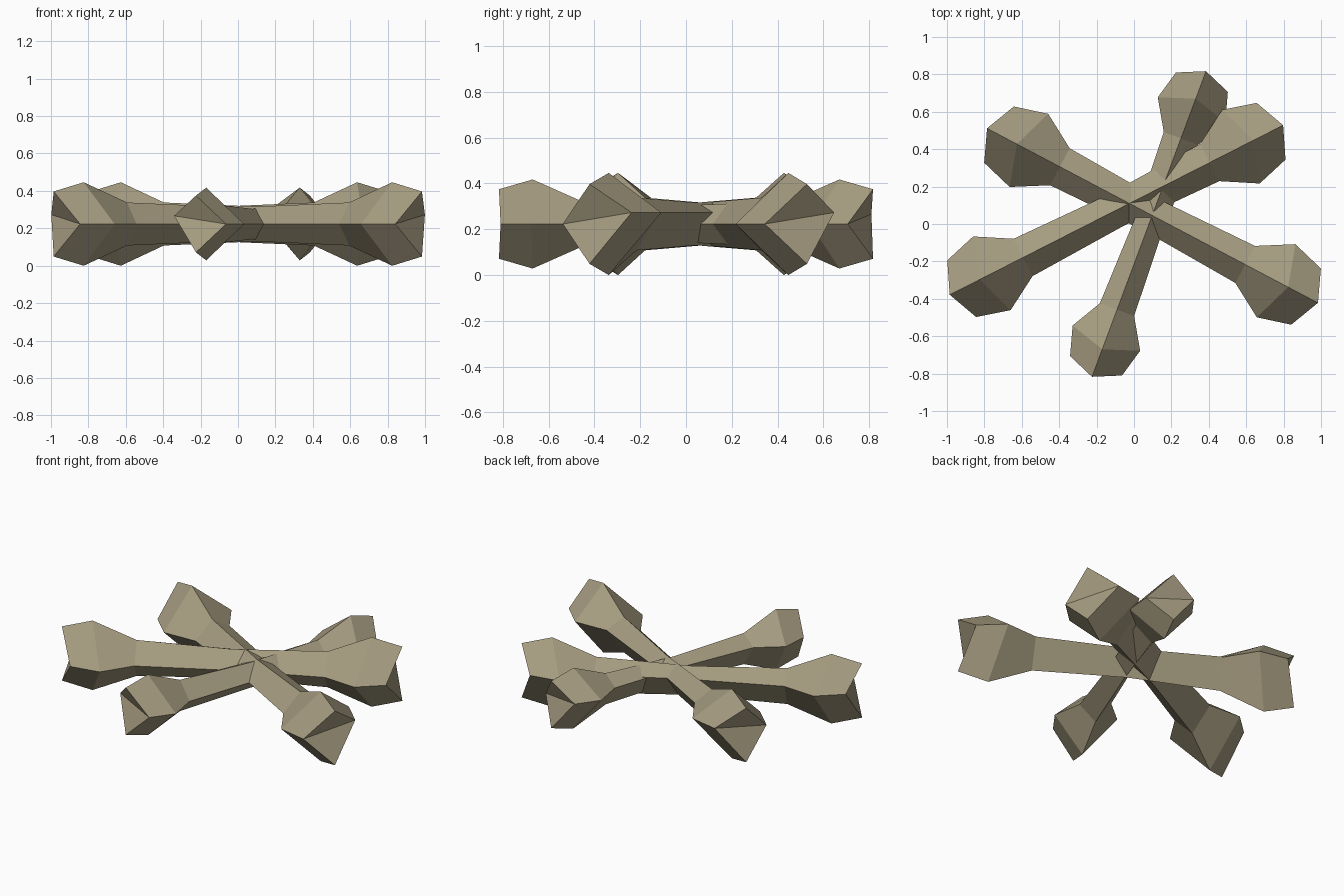
import bpy, bmesh, math
from mathutils import Matrix, Vector

if "Cube" in bpy.data.objects:
    bpy.data.objects.remove(bpy.data.objects["Cube"])

bone_mat = bpy.data.materials.new("weathered_bone")
bone_mat.diffuse_color = (0.376, 0.328, 0.215, 1)
bone_mat.use_nodes = True
bone_mat.node_tree.nodes["Principled BSDF"].inputs["Base Color"].default_value = bone_mat.diffuse_color

# Half profile: (ridge position, side position, ridge half height, side half width)
HALF = [(0.56, 0.56, 0.115, 0.112),    # neck
        (0.82, 0.747, 0.223, 0.221),   # knob
        (1.00, 0.928, 0.174, 0.170)]   # end cap
MIDDLE = (0.0, 0.0, 0.093, 0.093)
RINGS = [(-a, -b, h, w) for a, b, h, w in reversed(HALF)] + [MIDDLE] + HALF
RAISE = 0.05                           # the back edge sits a little higher


def make_bone(name, centre, direction, scale):
    """Four-sided diamond bone lying along x, then turned into place."""
    bm = bmesh.new()
    loops = []
    for a, b, h, w in RINGS:
        loops.append([bm.verts.new(p) for p in
                      ((a, 0, h), (b, w, RAISE), (a, 0, -h), (b, -w, 0))])
    for r0, r1 in zip(loops, loops[1:]):
        for i in range(4):
            j = (i + 1) % 4
            bm.faces.new((r0[i], r0[j], r1[j], r1[i]))
    # hollowed end caps, folded along the level edge
    for top, left, bottom, right in (loops[0], loops[-1]):
        bm.faces.new((top, left, right))
        bm.faces.new((left, bottom, right))
    bmesh.ops.recalc_face_normals(bm, faces=bm.faces)
    me = bpy.data.meshes.new(name)
    angle = math.atan2(direction[1], direction[0])
    bm.transform(Matrix.Translation(Vector((*centre, 0.223)))
                 @ Matrix.Rotation(angle, 4, 'Z') @ Matrix.Scale(scale, 4))
    bm.to_mesh(me)
    bm.free()
    me.materials.append(bone_mat)
    bpy.context.collection.objects.link(bpy.data.objects.new(name, me))


# Three crossed bones
make_bone("bone_falling_right", (0.099, 0.045), (1.46, -0.77), 1.0)
make_bone("bone_rising_right", (-0.094, 0.075), (1.455, 0.74), 1.0)
make_bone("bone_front_to_back", (0.08, 0.0), (0.50, 1.34), 0.872)
